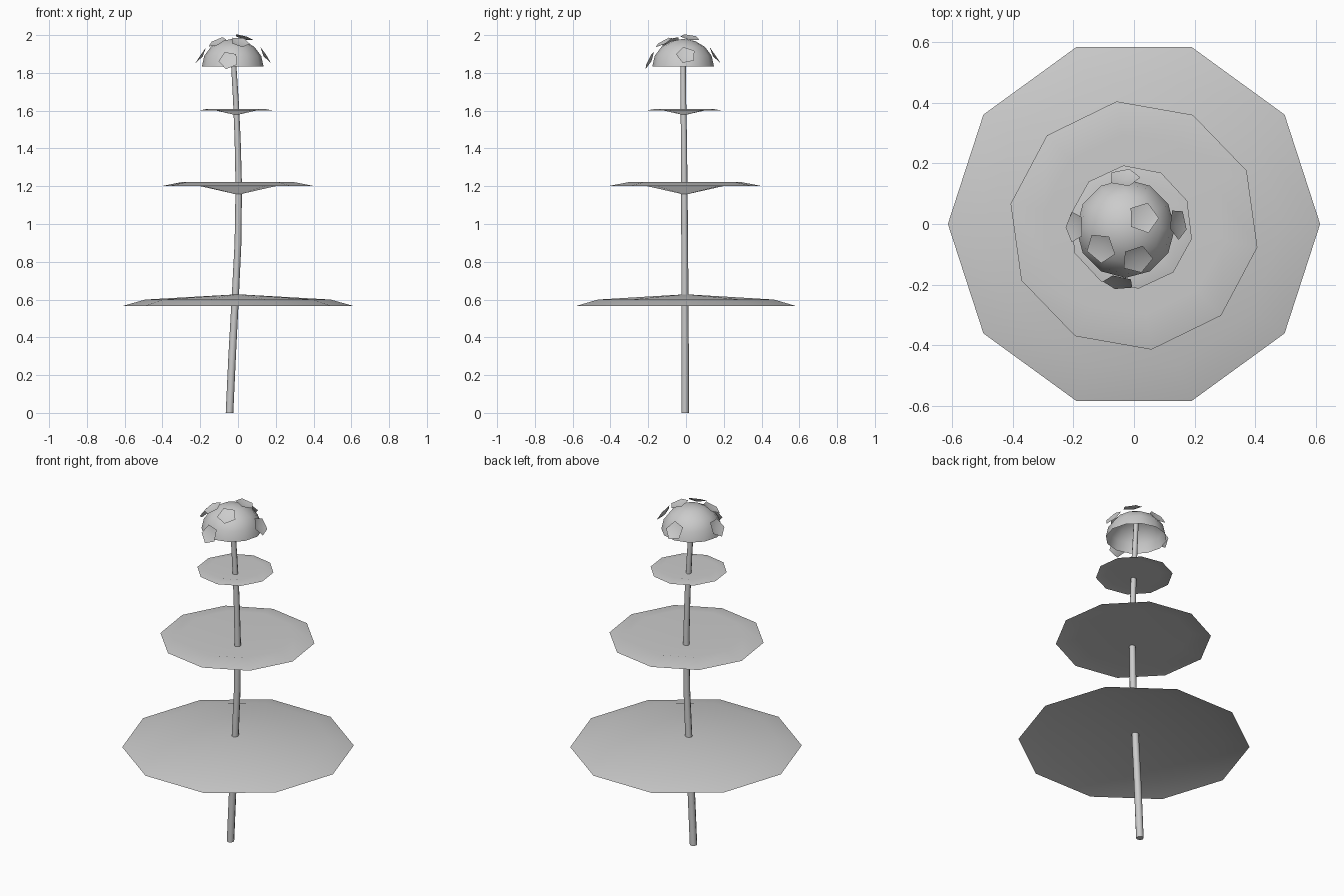
import bpy, bmesh, math
from mathutils import Vector, Matrix

cube = bpy.data.objects.get("Cube")
if cube:
    bpy.data.objects.remove(cube, do_unlink=True)

grey = bpy.data.materials.new("plain_grey")
grey.use_nodes = True
COLOUR = (0.6, 0.6, 0.6, 1)
grey.diffuse_color = COLOUR
grey.node_tree.nodes["Principled BSDF"].inputs["Base Color"].default_value = COLOUR


def loft(name, rings, sides, turn=0, tip=None, place=Matrix(), sharp=60):
    """Skin rings of (x, y, z, radius); optionally close the last ring to a tip."""
    bm = bmesh.new()
    loops = []
    for x, y, z, r in rings:
        angles = [math.radians(turn) + math.tau * i / sides for i in range(sides)]
        loops.append([bm.verts.new((x + r * math.cos(a), y + r * math.sin(a), z))
                      for a in angles])
    for low, high in zip(loops, loops[1:]):
        for i in range(sides):
            j = (i + 1) % sides
            bm.faces.new((low[i], low[j], high[j], high[i]))
    if tip:
        apex = bm.verts.new(tip)
        for i in range(sides):
            bm.faces.new((loops[-1][i], loops[-1][(i + 1) % sides], apex))
    else:
        bm.faces.new(loops[0][::-1])
        bm.faces.new(loops[-1])
    bm.transform(place)
    mesh = bpy.data.meshes.new(name)
    bm.to_mesh(mesh)
    bm.free()
    mesh.materials.append(grey)
    obj = bpy.data.objects.new(name, mesh)
    bpy.context.collection.objects.link(obj)
    bpy.ops.object.select_all(action='DESELECT')
    obj.select_set(True)
    bpy.context.view_layer.objects.active = obj
    bpy.ops.object.shade_smooth_by_angle(angle=math.radians(sharp))
    return obj


# Gently bowed, tapering stem that ends inside the cap
loft("stem", [(-0.045, -0.005, 0, 0.02), (-0.031, -0.005, 0.3, 0.02),
              (-0.015, -0.006, 0.6, 0.019), (0, -0.007, 0.9, 0.018),
              (0.004, -0.009, 1.2, 0.017), (-0.002, -0.011, 1.45, 0.016),
              (-0.011, -0.014, 1.65, 0.015), (-0.022, -0.015, 1.83, 0.014),
              (-0.028, -0.015, 1.96, 0.013)], 8)

# Ten-sided leaves: a drooping one below, two dished ones above
for name, x, y, turn, rim, mid, tip in (
        ("lower_leaf", 0, 0, 0, (0.615, 0.565), (0.49, 0.6), 0.628),
        ("middle_leaf", 0, -0.005, -10, (0.414, 1.2), (0.3, 1.222), 1.155),
        ("upper_leaf", -0.01, -0.01, -11, (0.205, 1.6), (0.15, 1.61), 1.576)):
    loft(name, [(x, y, rim[1], rim[0]), (x, y, mid[1], mid[0])], 10, turn, (x, y, tip))

# Open hemispherical cap
CX, CY, BASE = -0.028, -0.015, 1.835
steps = [math.radians(a) for a in (0, 22.5, 45, 67.5)]
loft("flower_cap", [(CX, CY, BASE + 0.145 * math.sin(a), 0.163 * math.cos(a)) for a in steps],
     12, 0, (CX, CY, BASE + 0.145))

# Shallow five-sided florets fanned over the cap
heart = Vector((CX, CY, 1.78))
florets = [(0.03, 0.02, 1.984, 0), (-0.108, -0.078, 1.96, -20), (0.01, -0.115, 1.96, 0),
           (-0.032, 0.15, 1.892, 0), (-0.193, -0.01, 1.892, 180),
           (0.142, 0, 1.892, -90), (-0.05, -0.19, 1.865, 180)]
for n, (x, y, z, spin) in enumerate(florets, 1):
    centre = Vector((x, y, z))
    tilt = Vector((0, 0, 1)).rotation_difference(centre - heart).to_matrix().to_4x4()
    loft(f"floret_{n}", [(0, 0, 0.004, 0.053)], 5, spin, (0, 0, -0.008),
         Matrix.Translation(centre) @ tilt)
